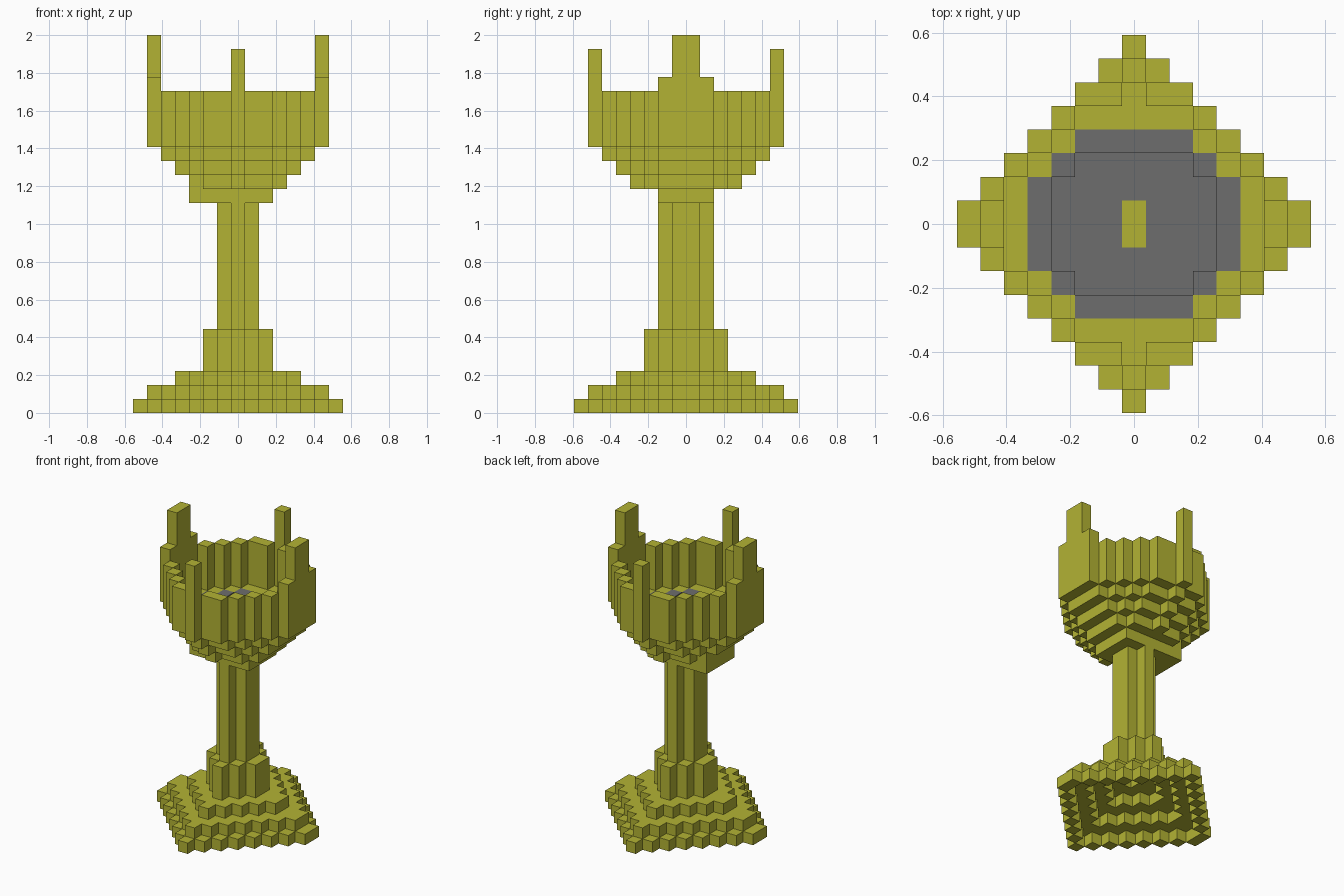
import bpy
import bmesh

V = 2 / 27  # edge of one block

cube = bpy.data.objects.get("Cube")
if cube:
    bpy.data.objects.remove(cube, do_unlink=True)


def make_material(name, rgb):
    mat = bpy.data.materials.new(name)
    mat.use_nodes = True
    mat.diffuse_color = (*rgb, 1)
    mat.node_tree.nodes["Principled BSDF"].inputs["Base Color"].default_value = (*rgb, 1)
    return mat


GOLD = make_material("olive gold", (0.45, 0.45, 0.034))
GREY = make_material("grey lining", (0.155, 0.155, 0.155))


def plan(rule):
    """Blocks whose distances from the middle, i across and j deep, fit the rule."""
    return {(x, y) for x in range(-7, 8) for y in range(-8, 8)
            if rule(abs(x), y if y >= 0 else -1 - y)}


def diamond(inner, outer):
    return plan(lambda i, j: inner <= i + j <= outer)


def bowl(k, nub=True):
    """Stepped oval, flat at the front and back, with an optional middle nub."""
    def rule(i, j):
        if i <= 2:
            return j <= k - 1 or (nub and i == 0 and j == k)
        return i <= k and j <= k + 1 - i
    return plan(rule)


def build(name, slabs, mat=GOLD):
    """Stack of slabs (blocks, bottom layer, top layer) with outer faces only."""
    bm = bmesh.new()

    def quad(*pts):
        bm.faces.new([bm.verts.new(p) for p in pts])

    for cells, lo, hi in slabs:
        z0, z1 = lo * V, hi * V
        for cx, cy in sorted(cells):
            x0, x1 = (cx - 0.5) * V, (cx + 0.5) * V
            y0, y1 = cy * V, (cy + 1) * V
            ring = [(x0, y0), (x1, y0), (x1, y1), (x0, y1)]
            quad(*[(x, y, z1) for x, y in ring])
            quad(*[(x, y, z0) for x, y in reversed(ring)])
            steps = [(0, -1), (1, 0), (0, 1), (-1, 0)]
            for n, (dx, dy) in enumerate(steps):
                if (cx + dx, cy + dy) not in cells:
                    a, b = ring[n], ring[(n + 1) % 4]
                    quad((*a, z0), (*b, z0), (*b, z1), (*a, z1))
    bmesh.ops.remove_doubles(bm, verts=bm.verts[:], dist=1e-5)
    mesh = bpy.data.meshes.new(name)
    bm.to_mesh(mesh)
    bm.free()
    mesh.materials.append(mat)
    obj = bpy.data.objects.new(name, mesh)
    bpy.context.collection.objects.link(obj)
    return obj


# Hollow stepped foot and stem
build("foot", [(diamond(7, 7), 0, 1), (diamond(5, 6), 1, 2), (diamond(3, 4), 2, 3)])
build("stem_collar", [(diamond(2, 2), 3, 6)])
build("stem", [(diamond(1, 1), 3, 15)])

# Off-centre plate below the bowl
build("bowl_plate", [({(x, y) for x in range(-3, 3) for y in range(-2, 2)}, 15, 16)])

# Widening bowl steps and the grey lining inside them
centre = diamond(0, 0)
lower, upper = bowl(3, False), bowl(4, False)
build("bowl_steps", [(bowl(3), 16, 17),
                     ((bowl(4) - lower) | centre, 17, 18),
                     (bowl(5) - upper, 18, 19)])
build("bowl_lining", [(lower - centre, 17, 18), (upper - lower, 18, 19)], GREY)

# Thin upright wall, one block thick
wall = plan(lambda i, j: (3 <= i <= 5 and i + j == 7) or (i in (1, 2) and j == 5))
build("bowl_wall", [(wall, 19, 23)])

# Raised handles at the sides, thin spires at front and back
for side, s in (("left", 1), ("right", -1)):
    build(side + "_handle", [({(6 * s, y) for y in range(-2, 2)}, 19, 24),
                             ({(6 * s, y) for y in range(-1, 1)}, 24, 27)])
for side, row in (("front", -7), ("back", 6)):
    build(side + "_spire", [({(0, row)}, 19, 26)])
